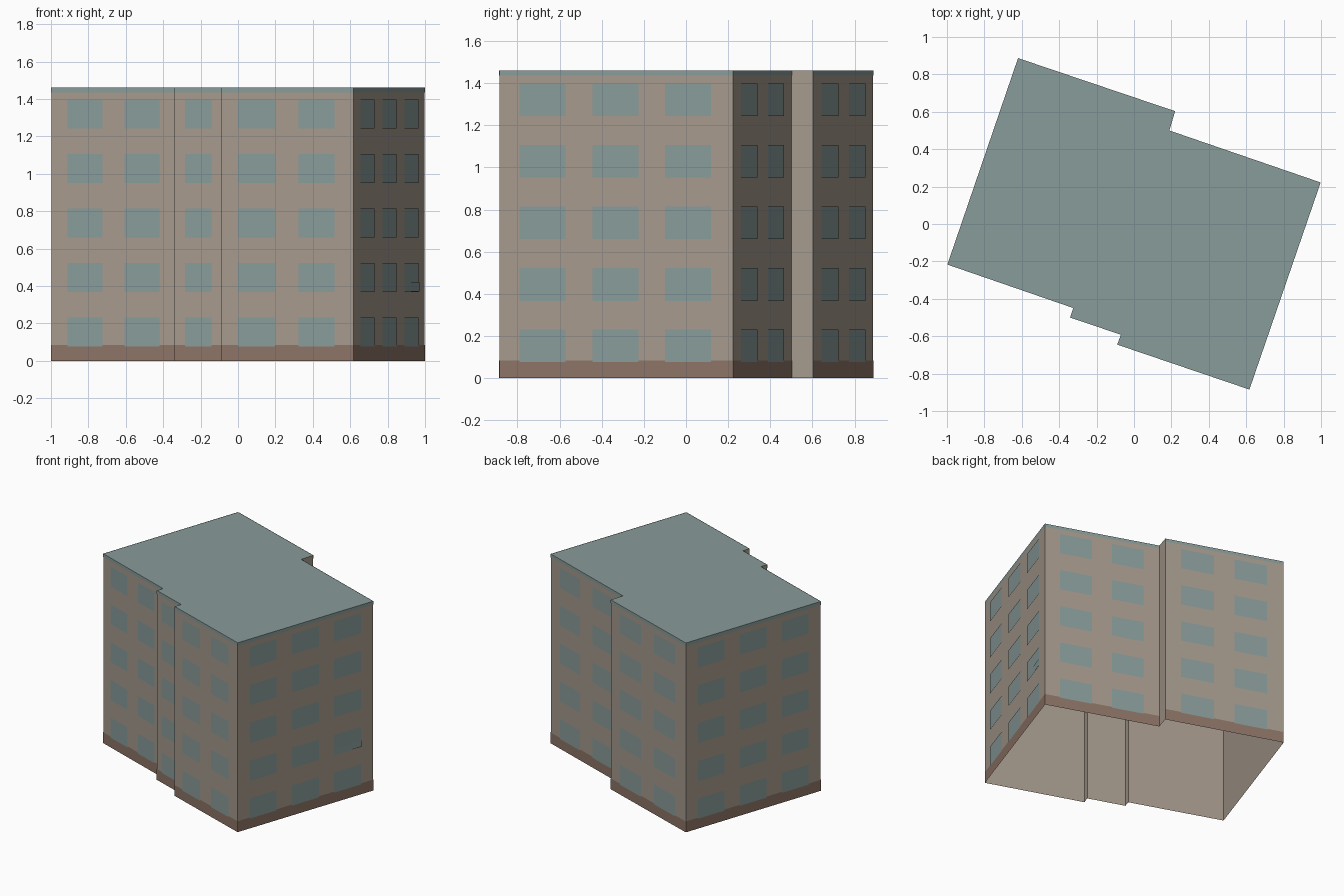
import bpy
import bmesh
from mathutils import Vector

cube = bpy.data.objects.get("Cube")
if cube:
    bpy.data.objects.remove(cube, do_unlink=True)


def material(name, color):
    mat = bpy.data.materials.new(name)
    mat.use_nodes = True
    mat.diffuse_color = (*color, 1)
    mat.node_tree.nodes["Principled BSDF"].inputs["Base Color"].default_value = (*color, 1)
    return mat


BEIGE = material("beige plaster", (0.38, 0.325, 0.268))
TEAL = material("grey teal", (0.25, 0.333, 0.323))
BROWN = material("brown plinth", (0.268, 0.175, 0.134))

HEIGHT = 1.46
SILLS = (0.077, 0.367, 0.66, 0.952, 1.243)
WINDOW_HEIGHT = 0.155

# Footprint, counter-clockwise from the front left corner
FOOTPRINT = [Vector(p) for p in (
    (-0.998, -0.217), (-0.325, -0.449), (-0.342, -0.5), (-0.07, -0.592), (-0.09, -0.645),
    (0.617, -0.885), (0.998, 0.222), (0.189, 0.5), (0.22, 0.603), (-0.62, 0.887))]

# Window columns as fractions of each wall; the short steps are blank
PAIR = ((0.13, 0.41), (0.585, 0.86))
SINGLE = ((0.22, 0.74),)
TRIPLE = ((0.087, 0.285), (0.40, 0.597), (0.71, 0.907))
COLUMNS = {0: PAIR, 2: SINGLE, 4: PAIR, 5: TRIPLE, 6: PAIR, 8: PAIR, 9: TRIPLE}


def make_object(name, bm, mat):
    mesh = bpy.data.meshes.new(name)
    bm.to_mesh(mesh)
    bm.free()
    mesh.materials.append(mat)
    obj = bpy.data.objects.new(name, mesh)
    bpy.context.collection.objects.link(obj)
    return obj


def wall_quad(bm, wall, span, z0, z1, start_out=0.0, end_out=None):
    """Upright quad on a wall, pushed outwards at its two ends."""
    a, b = FOOTPRINT[wall], FOOTPRINT[(wall + 1) % len(FOOTPRINT)]
    d = (b - a).normalized()
    normal = Vector((d.y, -d.x))
    end_out = start_out if end_out is None else end_out
    p = a.lerp(b, span[0]) + normal * start_out
    q = a.lerp(b, span[1]) + normal * end_out
    bm.faces.new([bm.verts.new((v.x, v.y, z))
                  for v, z in ((p, z0), (q, z0), (q, z1), (p, z1))])


# Outer walls, open underneath
bm = bmesh.new()
for i in range(len(FOOTPRINT)):
    wall_quad(bm, i, (0, 1), 0, HEIGHT)
bmesh.ops.remove_doubles(bm, verts=bm.verts, dist=0.0001)
make_object("walls", bm, BEIGE)

# Flat roof
bm = bmesh.new()
bm.faces.new([bm.verts.new((p.x, p.y, HEIGHT)) for p in FOOTPRINT])
make_object("roof", bm, TEAL)

# Painted plinth, roof edge band and windows
plinth, band, windows = bmesh.new(), bmesh.new(), bmesh.new()
for wall, columns in COLUMNS.items():
    wall_quad(plinth, wall, (0, 1), 0, 0.084, 0.002)
    wall_quad(band, wall, (0, 1), HEIGHT - 0.025, HEIGHT, 0.002)
    for span in columns:
        for sill in SILLS:
            wall_quad(windows, wall, span, sill, sill + WINDOW_HEIGHT, 0.004)
make_object("plinth", plinth, BROWN)
make_object("roof_edge_band", band, TEAL)
make_object("windows", windows, TEAL)

# Slightly ajar lower pane on one side window
bm = bmesh.new()
wall_quad(bm, 5, TRIPLE[-1], 0.37, 0.42, 0.005, 0.009)
make_object("window_lower_pane", bm, TEAL)
